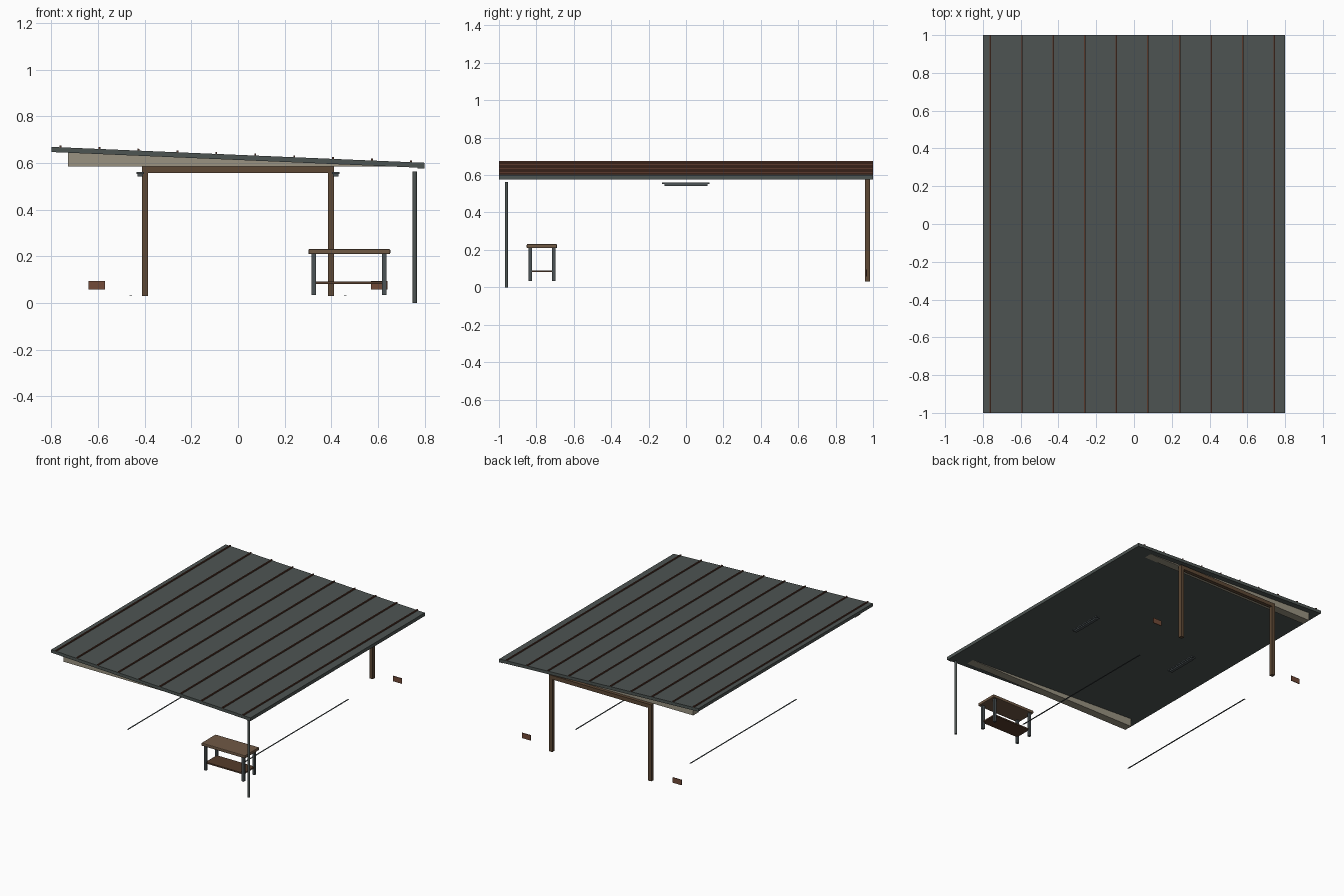
import bpy, bmesh, math

if "Cube" in bpy.data.objects:
    bpy.data.objects.remove(bpy.data.objects["Cube"])


def material(name, rgb):
    m = bpy.data.materials.new(name)
    m.diffuse_color = (*rgb, 1)
    m.use_nodes = True
    m.node_tree.nodes["Principled BSDF"].inputs["Base Color"].default_value = m.diffuse_color
    return m


METAL = material("dark_metal", (0.075, 0.09, 0.085))
RIB = material("rust_brown", (0.10, 0.04, 0.025))
WOOD = material("frame_wood", (0.11, 0.065, 0.035))
BENCH = material("bench_wood", (0.16, 0.10, 0.06))
SHELF = material("shelf_wood", (0.09, 0.045, 0.025))
STEEL = material("steel", (0.07, 0.085, 0.09))
CLAY = material("clay", (0.17, 0.07, 0.04))
PLASTER = material("plaster", (0.32, 0.29, 0.22))


def prism(name, profile, y0, y1, mat):
    """Extrude an x-z profile along y."""
    bm = bmesh.new()
    face = bm.faces.new([bm.verts.new((x, y0, z)) for x, z in profile])
    ext = bmesh.ops.extrude_face_region(bm, geom=[face])
    verts = [v for v in ext["geom"] if isinstance(v, bmesh.types.BMVert)]
    bmesh.ops.translate(bm, verts=verts, vec=(0, y1 - y0, 0))
    bmesh.ops.recalc_face_normals(bm, faces=bm.faces)
    me = bpy.data.meshes.new(name)
    bm.to_mesh(me)
    bm.free()
    ob = bpy.data.objects.new(name, me)
    bpy.context.collection.objects.link(ob)
    me.materials.append(mat)
    return ob


def box(name, x, y, z, mat, bevel=0):
    ob = prism(name, [(x[0], z[0]), (x[1], z[0]), (x[1], z[1]), (x[0], z[1])], y[0], y[1], mat)
    if bevel:
        mod = ob.modifiers.new("bevel", 'BEVEL')
        mod.width, mod.segments = bevel, 2
    return ob


def roof_top(x):
    return 0.635 - 0.0425 * x


THICK = 0.022

# Sloping roof slab, low-side fascia and standing ribs
prism("roof", [(-0.8, roof_top(-0.8) - THICK), (0.8, roof_top(0.8) - THICK),
               (0.8, roof_top(0.8)), (-0.8, roof_top(-0.8))], -1, 1, METAL)
box("eave_fascia", (0.77, 0.8), (-1, 1), (0.577, 0.6), METAL)
for i in range(10):
    x = -0.761 + i * 0.167
    a, b = x - 0.004, x + 0.004
    prism(f"roof_rib_{i}", [(a, roof_top(a) - 0.002), (b, roof_top(b) - 0.002),
                            (b, roof_top(b) + 0.008), (a, roof_top(a) + 0.008)], -1, 1, RIB)

# Wedge-shaped wall tops under the roof
xe = (0.635 - THICK - 0.585) / 0.0425
for name, y0, y1 in (("front_wall_wedge", -0.96, -0.90), ("back_wall_wedge", 0.90, 0.96)):
    prism(name, [(-0.73, 0.585), (xe, 0.585), (-0.73, roof_top(-0.73) - THICK)], y0, y1, PLASTER)

# Doorway frame at the back
box("door_header", (-0.411, 0.411), (0.957, 0.984), (0.557, 0.585), WOOD)

for side, s in (("left", -1), ("right", 1)):
    def span(a, b):
        return sorted((s * a, s * b))
    box(f"{side}_door_post", span(0.385, 0.411), (0.957, 0.984), (0.03, 0.557), WOOD)
    # Wall vents, ceiling lights and floor strips
    box(f"{side}_vent", span(0.57, 0.642), (0.962, 0.967), (0.057, 0.095), CLAY)
    box(f"{side}_light_body", span(0.402, 0.436), (-0.127, 0.125), (0.552, 0.561), STEEL)
    box(f"{side}_light_lens", span(0.408, 0.430), (-0.115, 0.115), (0.543, 0.552), STEEL)
    box(f"{side}_floor_strip", span(0.455, 0.465), (-0.61, 0.61), (0.030, 0.0315), STEEL)

# Downspout at the low front corner
bpy.ops.mesh.primitive_cylinder_add(vertices=16, radius=0.009, depth=0.564,
                                    location=(0.758, -0.96, 0.282))
pipe = bpy.context.object
pipe.name = "downspout"
pipe.data.materials.append(METAL)
bpy.ops.object.shade_smooth_by_angle(angle=math.radians(40))

# Workbench
box("bench_top", (0.302, 0.653), (-0.852, -0.69), (0.209, 0.231), BENCH, 0.005)
box("bench_shelf", (0.325, 0.63), (-0.835, -0.707), (0.081, 0.091), SHELF)
for i, x in enumerate((0.325, 0.627)):
    for j, y in enumerate((-0.833, -0.708)):
        box(f"bench_leg_{i}{j}", (x - 0.009, x + 0.009), (y - 0.009, y + 0.009), (0.033, 0.21), STEEL)
